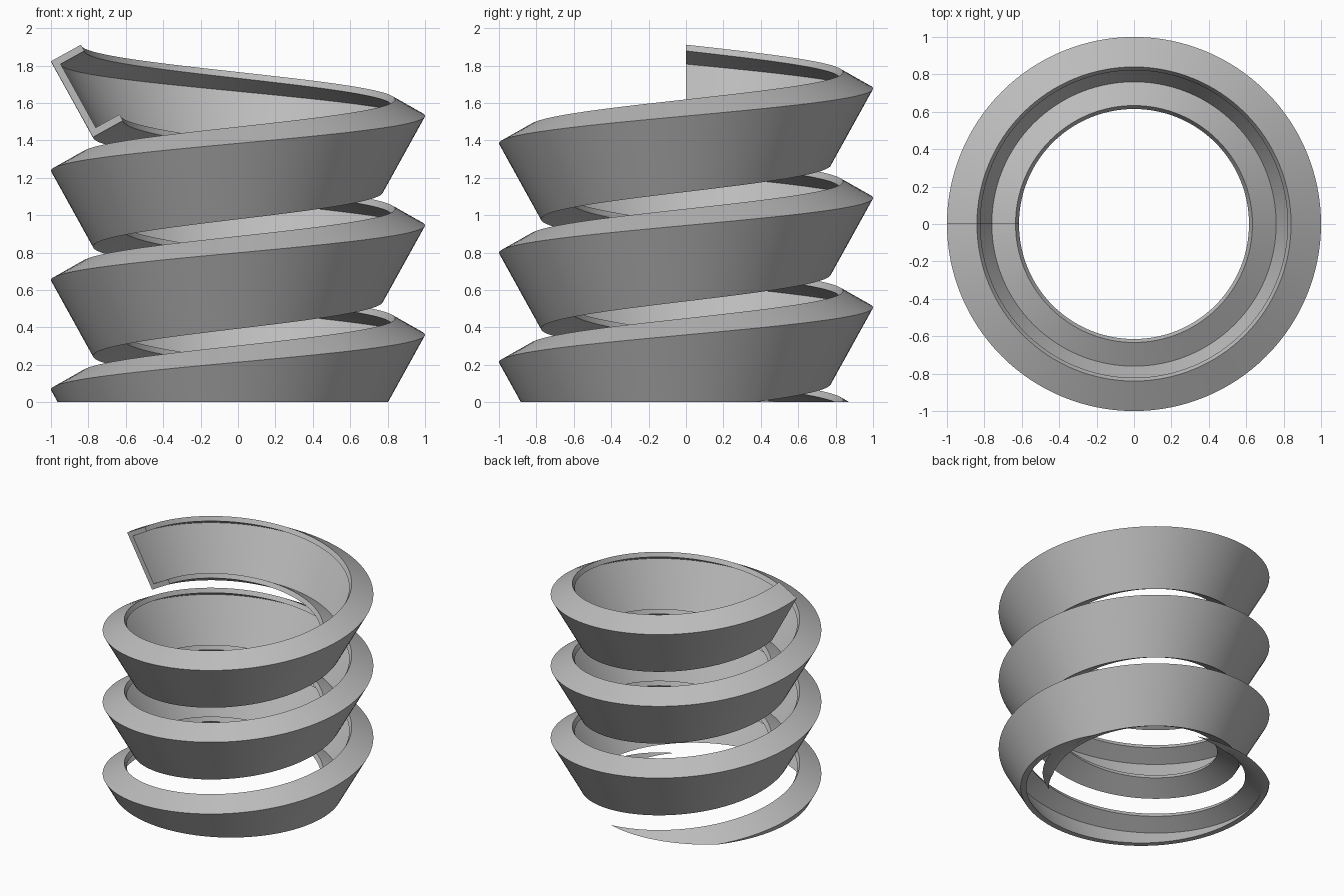
import bpy, bmesh
from math import pi, cos, sin, radians

cube = bpy.data.objects.get("Cube")
if cube:
    bpy.data.objects.remove(cube, do_unlink=True)

PITCH, TURNS, STEPS = 0.585, 3.5, 128
TOP_Z, TILT = 1.823, radians(29)
WEB, FLANGE, WALL = 0.464, 0.183, 0.038

# Inward-opening channel section: (distance inward, distance down the web)
section = [(0, 0), (FLANGE, 0), (FLANGE, WALL), (WALL, WALL),
           (WALL, WEB - WALL), (FLANGE, WEB - WALL), (FLANGE, WEB), (0, WEB)]
profile = [(1 - u * cos(TILT) - v * sin(TILT), u * sin(TILT) - v * cos(TILT))
           for u, v in section]

# Sweep the section down the helix from its upper end
bm = bmesh.new()
rings = []
count = int(TURNS * STEPS)
for i in range(count + 1):
    turn = i / STEPS
    a = pi - 2 * pi * turn
    rings.append([bm.verts.new((r * cos(a), r * sin(a), TOP_Z + z - PITCH * turn))
                  for r, z in profile])
n = len(profile)
for upper, lower in zip(rings, rings[1:]):
    for k in range(n):
        j = (k + 1) % n
        bm.faces.new((upper[k], upper[j], lower[j], lower[k]))
bm.faces.new(rings[0])
bm.faces.new(rings[-1])

# Trim flat at the ground and close the cut
cut = bmesh.ops.bisect_plane(bm, geom=bm.verts[:] + bm.edges[:] + bm.faces[:],
                             plane_co=(0, 0, 0), plane_no=(0, 0, 1), clear_inner=True)
rim = [e for e in bm.edges if e.is_boundary]
bmesh.ops.triangle_fill(bm, edges=rim, use_beauty=True, normal=(0, 0, -1))
bmesh.ops.recalc_face_normals(bm, faces=bm.faces[:])

mesh = bpy.data.meshes.new("helical_channel")
bm.to_mesh(mesh)
bm.free()
coil = bpy.data.objects.new("helical_channel", mesh)
bpy.context.collection.objects.link(coil)

# Plain grey finish
grey = bpy.data.materials.new("light_grey")
grey.use_nodes = True
colour = (0.5, 0.5, 0.5, 1)
grey.diffuse_color = colour
grey.node_tree.nodes["Principled BSDF"].inputs["Base Color"].default_value = colour
mesh.materials.append(grey)

bpy.ops.object.select_all(action='DESELECT')
coil.select_set(True)
bpy.context.view_layer.objects.active = coil
bpy.ops.object.shade_smooth_by_angle(angle=radians(30))
